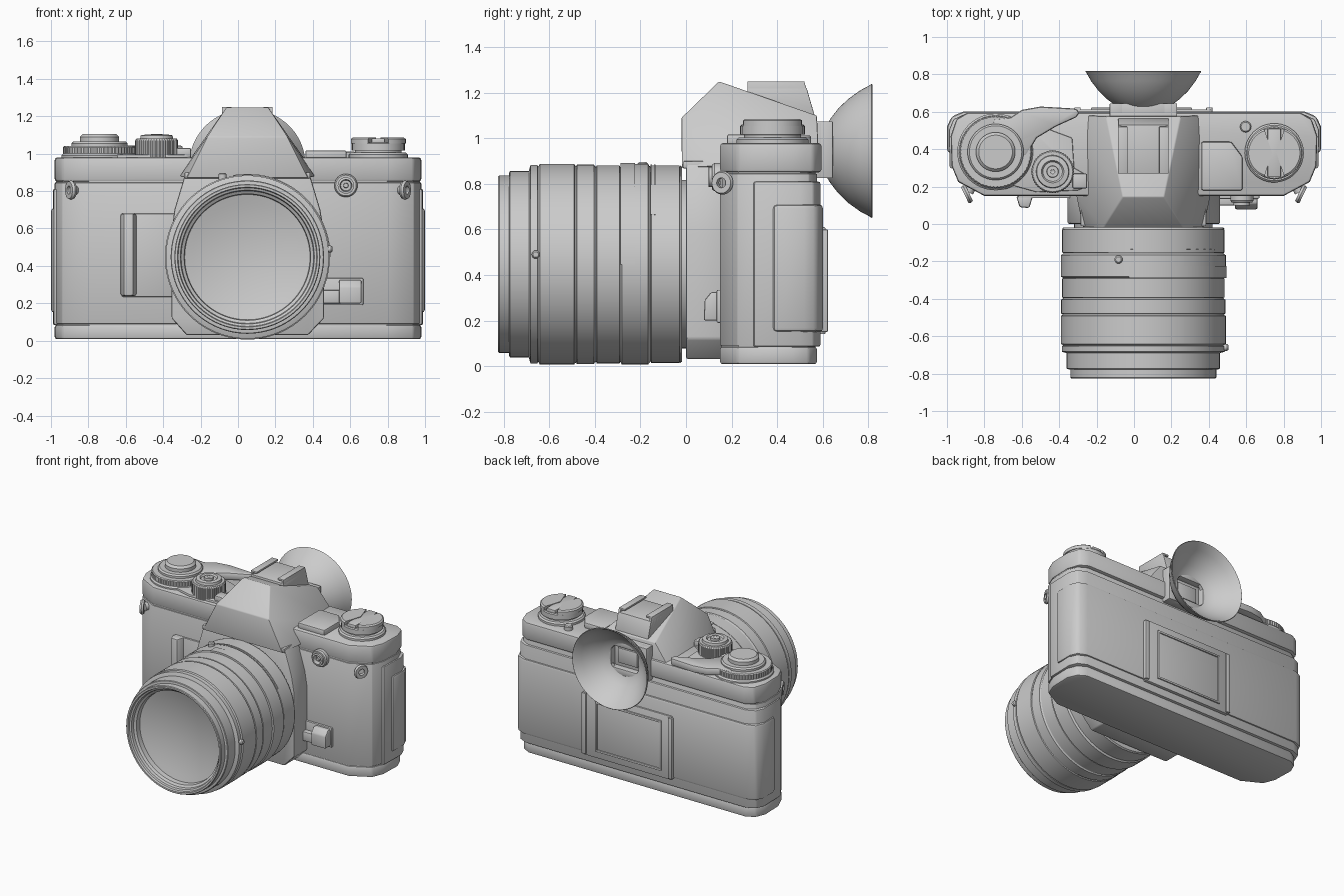
import bpy, bmesh, math
from mathutils import Vector


def finish(name, bm, bevel=0.0, loc=(0, 0, 0), segs=2):
    bmesh.ops.remove_doubles(bm, verts=bm.verts, dist=1e-5)
    bmesh.ops.recalc_face_normals(bm, faces=bm.faces)
    if bevel:
        sharp = [e for e in bm.edges if e.calc_face_angle(0) > 0.6]
        bmesh.ops.bevel(bm, geom=sharp, offset=bevel, segments=segs, profile=0.5,
                        affect='EDGES', clamp_overlap=True)
    for f in bm.faces:
        f.smooth = True
    for e in bm.edges:
        e.smooth = e.calc_face_angle(0) < math.radians(32)
    me = bpy.data.meshes.new(name)
    bm.to_mesh(me)
    bm.free()
    ob = bpy.data.objects.new(name, me)
    ob.location = loc
    bpy.context.collection.objects.link(ob)
    return ob


def extrude(name, pts, axis, a, b, bevel=0.0, segs=2):
    """Polygon swept along an axis: Z takes (x,y), Y takes (x,z), X takes (y,z)."""
    bm = bmesh.new()
    put = {'Z': lambda p, h: (p[0], p[1], h), 'Y': lambda p, h: (p[0], h, p[1]),
           'X': lambda p, h: (h, p[0], p[1])}[axis]
    lo = [bm.verts.new(put(p, a)) for p in pts]
    hi = [bm.verts.new(put(p, b)) for p in pts]
    bm.faces.new(lo)
    bm.faces.new(hi)
    for i in range(len(pts)):
        j = (i + 1) % len(pts)
        bm.faces.new((lo[i], lo[j], hi[j], hi[i]))
    return finish(name, bm, bevel, segs=segs)


def box(name, x0, x1, y0, y1, z0, z1, bevel=0.006):
    return extrude(name, [(x0, y0), (x1, y0), (x1, y1), (x0, y1)], 'Z', z0, z1, bevel)


def lathe(name, prof, center, axis=(0, 0, 1), n=64, arc=(0, 360), knurl=0.0):
    """Spin (radius, height) points around an axis through center."""
    bm = bmesh.new()
    q = Vector((0, 0, 1)).rotation_difference(Vector(axis))
    full = arc[1] - arc[0] >= 360
    rings = []
    for i in range(n if full else n + 1):
        t = math.radians(arc[0] + (arc[1] - arc[0]) * i / n)
        k = 1 - knurl * (i % 2)
        rings.append([bm.verts.new(q @ Vector((r * k * math.cos(t), r * k * math.sin(t), h)))
                      for r, h in prof])
    for i in range(n):
        A, B = rings[i], rings[(i + 1) % len(rings)]
        for j in range(len(prof) - 1):
            bm.faces.new((A[j], A[j + 1], B[j + 1], B[j]))
    bmesh.ops.remove_doubles(bm, verts=bm.verts, dist=1e-5)
    bmesh.ops.holes_fill(bm, edges=[e for e in bm.edges if e.is_boundary], sides=0)
    return finish(name, bm, loc=center)


def disc(name, r, z0, z1, x, y, c=0.01, **kw):
    return lathe(name, [(r, z0), (r, z1 - c), (r - c, z1)], (x, y, 0), **kw)


def mirror_pts(half):
    return half + [(-x, y) for x, y in reversed(half)]


# body: bottom plate, core, top cover, all sharing a chamfered outline
half = [(.80, .15), (.94, .225), (.975, .31), (.98, .47), (.95, .54), (.89, .575)]
outline = mirror_pts(half)
core = mirror_pts([(x - .006, y + (.006 if y < .4 else -.006)) for x, y in half])
extrude('body_core', core, 'Z', .05, .9)
extrude('bottom_plate', outline, 'Z', .008, .085, .012)
extrude('front_covering', outline, 'Z', .09, .845, .004)
top = mirror_pts([(x, y + (.02 if y > .5 else 0)) for x, y in half])
extrude('top_cover', top, 'Z', .85, .98, .014)

# film door wrapping the back and the ends
door = mirror_pts([(.94, .29), (.985, .30), (.99, .50), (.965, .56), (.90, .59)])
extrude('film_door', door, 'Z', .085, .81, .008)
pad = mirror_pts([(.95, .37), (1.0, .385), (1.0, .52), (.975, .575), (.91, .602)])
extrude('door_covering', pad, 'Z', .15, .71, .018)

# memo holder on the door
box('memo_plate', -.31, .41, .58, .613, .14, .61, .006)
for x0, x1, z0, z1 in ((-.23, .31, .19, .205), (-.23, .31, .545, .56),
                       (-.23, -.215, .19, .56), (.295, .31, .19, .56)):
    box('memo_frame', x0, x1, .6, .622, z0, z1, .003)
box('memo_side_rib', .385, .42, .59, .624, .15, .60, .006)
box('memo_side_rib', -.32, -.285, .59, .624, .15, .60, .006)

# mirror box behind the lens
extrude('mirror_box', [(-.275, .03), (.375, .03), (.46, .12), (.46, .58), (.44, .70), (.38, .9),
                       (-.28, .9), (-.34, .70), (-.355, .58), (-.355, .12)], 'Y', 0, .17, .01)

# faceted finder housing
bm = bmesh.new()
for a, b, y, z in ((-.275, .375, -.018, .87), (-.165, .265, -.02, 1.09), (-.06, .16, .145, 1.25),
                   (-.15, .25, .575, 1.10), (-.32, .42, .585, .88), (-.31, .41, .15, .88)):
    bm.verts.new((a, y, z))
    bm.verts.new((b, y, z))
bmesh.ops.convex_hull(bm, input=bm.verts)
bmesh.ops.dissolve_limit(bm, angle_limit=.03, verts=bm.verts, edges=bm.edges)
finish('finder_housing', bm, .006)
box('housing_band', -.285, .385, -.012, .16, .868, .90, .004)

# hot shoe: block, rails and inner lips
extrude('shoe_block', [(.27, 1.12), (.27, 1.222), (.53, 1.222), (.568, 1.09)], 'X', -.085, .185, .003)
for s in (-1, 1):
    a, b = sorted((.05 + s * .135, .05 + s * .12))
    extrude('shoe_rail', [(.27, 1.18), (.27, 1.247), (.52, 1.247), (.55, 1.15)], 'X', a, b, .002)
    a, b = sorted((.05 + s * .135, .05 + s * .085))
    box('shoe_lip', a, b, .27, .52, 1.237, 1.25, .002)

# lens barrel with stepped rings
C = (.05, 0, .447)
prof = [(.37, .03), (.37, -.018), (.428, -.018), (.434, -.026)]
for r, y0, y1 in ((.434, -.026, -.155), (.441, -.163, -.285), (.435, -.289, -.395),
                  (.439, -.401, -.482), (.441, -.488, -.645), (.436, -.65, -.685)):
    prof += [(r - .007, y0), (r, y0 - .003), (r, y1 + .003), (r - .007, y1)]
prof += [(.41, -.69), (.41, -.772), (.406, -.776), (.39, -.778), (.39, -.82), (.386, -.825),
         (.374, -.825), (.37, -.81), (.358, -.805), (.354, -.785), (.338, -.775), (.335, -.74)]
prof += [(.335 * k / 8, -.74 + .05 * (1 - (k / 8) ** 2)) for k in range(7, -1, -1)]
lathe('lens_barrel', prof, C, (0, 1, 0), n=96)
lathe('lens_scale_band', [(.43, -.225), (.445, -.225), (.445, -.288), (.43, -.288), (.43, -.225)],
      C, (0, 1, 0), n=32, arc=(-100, 0))
for y in (-.135, -.15):
    lathe('lens_scale_line', [(.43, y), (.438, y), (.438, y - .006), (.43, y - .006), (.43, y)],
          C, (0, 1, 0), n=24, arc=(-115, -30))
lathe('filter_pin', [(.018, .42), (.018, .448), (.012, .456)], (.05, -.66, .49), (1, 0, 0), n=20)
lathe('index_pin', [(.022, .40), (.022, .445), (.015, .452)], (-.083, -.19, .445), n=20)

# front grip panel, rib and release lever
box('grip_panel', -.62, -.34, .138, .17, .235, .68, .005)
extrude('grip_rib', [(-.63, .15), (-.612, .09), (-.56, .085), (-.54, .15)], 'Z', .24, .68, .010)
box('release_plate', .44, .67, .135, .17, .19, .335, .006)
extrude('release_button', [(.15, .20), (.15, .325), (.11, .325), (.082, .29), (.078, .20)], 'X',
        .54, .66, .008)
box('release_arm', .44, .56, .10, .16, .20, .27, .008)

# cable socket with stepped rings
lathe('cable_socket', [(.062, .17), (.062, .125), (.055, .115), (.044, .115), (.044, .10), (.032, .098),
                       (.028, .13), (.014, .13), (.012, .105), (0, .105)], (.577, 0, .83), (0, 1, 0), n=32)

# strap lugs
for s in (-1, 1):
    lathe('strap_lug', [(.022, -.013), (.046, -.013), (.052, 0), (.046, .013), (.022, .013), (.022, -.013)],
          (s * .893, .16, .805), (s * .9, -.43, 0), n=32)
    lathe('strap_lug_post', [(.028, -.04), (.028, .03)], (s * .873, .197, .805), (s * .43, -.9, 0), n=20)

# film advance dial and lever
ax, ay = -.74, .385
disc('advance_base', .205, .97, 1.0, ax, ay)
disc('advance_ring', .195, 1.0, 1.04, ax, ay, .006, n=120, knurl=.02)
disc('advance_collar', .15, 1.03, 1.065, ax, ay)
disc('advance_knob', .105, 1.05, 1.105, ax, ay, .015)
extrude('advance_lever', [(-.76, .56), (-.66, .57), (-.60, .61), (-.50, .628), (-.31, .617), (-.29, .595),
                          (-.31, .57), (-.42, .52), (-.52, .46), (-.58, .36), (-.70, .40)],
        'Z', .99, 1.045, .014)
extrude('dial_platform', [(-.70, .22), (-.52, .17), (-.30, .18), (-.25, .20), (-.25, .26), (-.32, .30),
                          (-.33, .46), (-.60, .56)], 'Z', .97, .995, .006)

# shutter dial with release button
lathe('shutter_dial', [(.115, .98), (.115, 1.07), (.108, 1.08)], (-.435, .28, 0), n=96, knurl=.025)
lathe('shutter_cap', [(.09, 1.07), (.085, 1.098), (.06, 1.102), (.052, 1.09), (.032, 1.09), (.03, 1.105),
                      (.012, 1.105), (0, 1.095)], (-.435, .28, 0), n=40)
box('frame_counter', -.33, -.25, .19, .27, .98, 1.03, .01)

# rewind knob with fold-out bar
kx, ky = .75, .38
disc('rewind_base', .158, .97, 1.005, kx, ky)
disc('rewind_collar', .125, 1.0, 1.02, kx, ky, .004)
disc('rewind_knob', .142, 1.018, 1.06, kx, ky, .006, n=96, knurl=.012)
for s in (-1, 1):
    arc = (-72, 72) if s > 0 else (108, 252)
    lathe('rewind_half', [(0, 1.055), (.135, 1.055), (.135, 1.078), (.125, 1.086), (0, 1.086), (0, 1.055)],
          (kx + s * .012, ky, 0), n=32, arc=arc)
box('rewind_bar', kx - .036, kx + .036, ky - .13, ky + .13, 1.05, 1.082, .006)
disc('lock_button', .03, .97, 1.012, .597, .52, .006, n=24)
extrude('meter_cover', [(.36, .18), (.58, .18), (.58, .36), (.52, .44), (.36, .44)], 'Z', .97, 1.018, .01)

# eyepiece frame around the finder window
x0, x1, z0, z1 = -.13, .23, .825, 1.075
box('eyepiece_back', x0, x1, .56, .60, z0, z1)
for a, b, c, d in ((x0, -.06, z0, z1), (.16, x1, z0, z1), (-.07, .17, z0, .87), (-.07, .17, 1.03, z1)):
    box('eyepiece_frame', a, b, .575, .645, c, d, .004)
box('finder_window', -.03, .13, .59, .612, .895, 1.005, .003)

# flared rubber eyecup
cup = lathe('eyecup', [(.125, .62), (.15, .635), (.195, .668), (.24, .712), (.28, .765), (.303, .806),
                       (.31, .815), (.306, .819), (.296, .811), (.268, .767), (.23, .722), (.185, .68),
                       (.15, .655), (.125, .645), (.125, .62)], (.05, 0, .945), (0, 1, 0), n=72)
cup.scale = (1, 1, .95)
